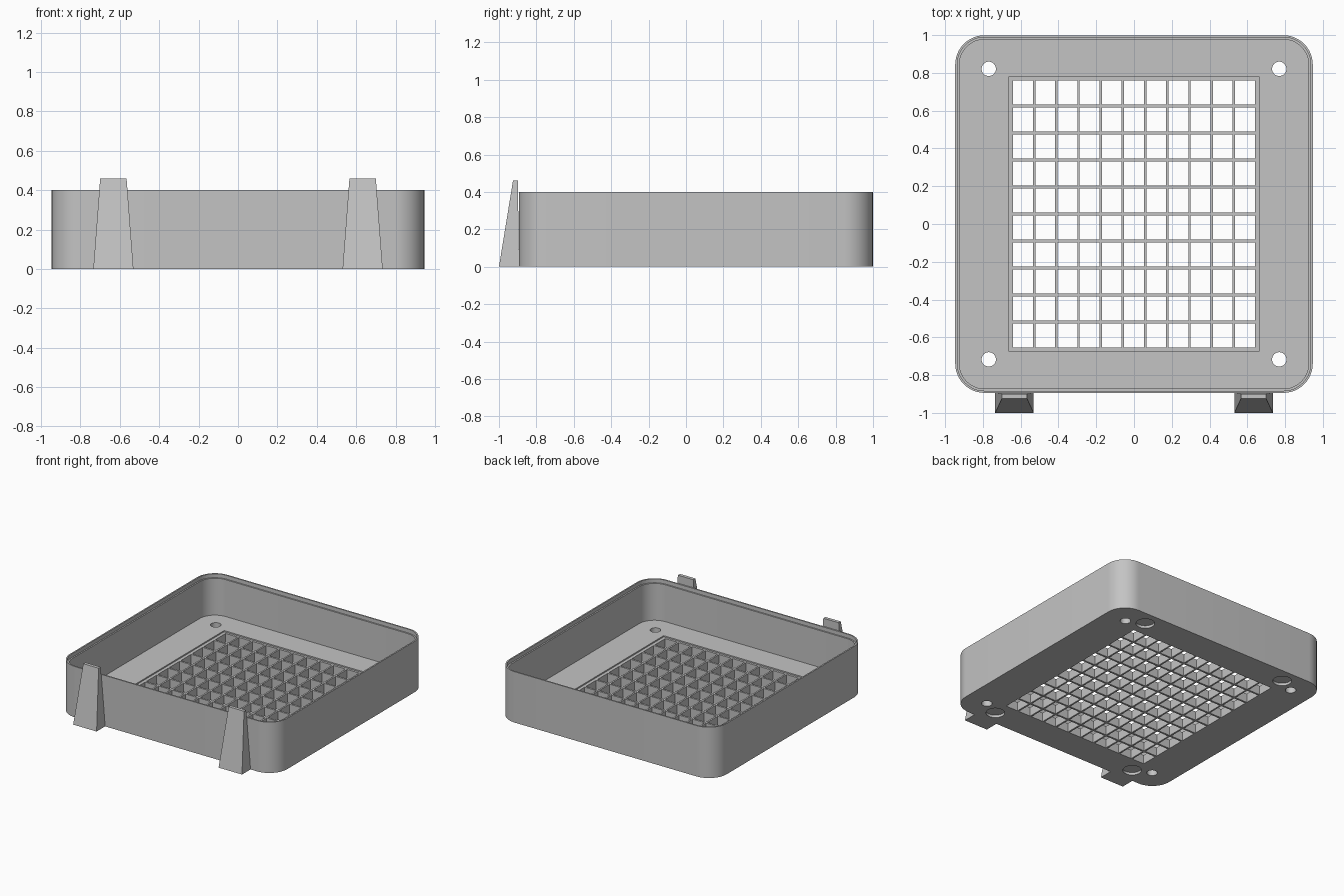
import bpy, bmesh, math
from mathutils import Matrix

if "Cube" in bpy.data.objects:
    bpy.data.objects.remove(bpy.data.objects["Cube"], do_unlink=True)

CY = 0.0525            # centre of the tray in y
HALF = 0.9465          # half width of the tray
HEIGHT, FLOOR = 0.4, 0.08
RADIUS = 0.155

grey = bpy.data.materials.new("plain_grey")
grey.use_nodes = True
colour = (0.55, 0.55, 0.55, 1)
grey.diffuse_color = colour
grey.node_tree.nodes["Principled BSDF"].inputs["Base Color"].default_value = colour


def make_object(name, bm):
    bmesh.ops.recalc_face_normals(bm, faces=bm.faces)
    mesh = bpy.data.meshes.new(name)
    bm.to_mesh(mesh)
    bm.free()
    mesh.materials.append(grey)
    obj = bpy.data.objects.new(name, mesh)
    bpy.context.collection.objects.link(obj)
    return obj


def loft(bm, rings):
    """Join rings of points into a closed solid."""
    loops = [[bm.verts.new(p) for p in ring] for ring in rings]
    for low, high in zip(loops, loops[1:]):
        for i in range(len(low)):
            j = (i + 1) % len(low)
            bm.faces.new((low[i], low[j], high[j], high[i]))
    bm.faces.new(loops[0][::-1])
    bm.faces.new(loops[-1])


def rounded_square(inset, z, steps=12):
    r = RADIUS - inset
    c = HALF - RADIUS
    ring = []
    for k, (sx, sy) in enumerate([(1, 1), (-1, 1), (-1, -1), (1, -1)]):
        for s in range(steps + 1):
            a = math.pi / 2 * (k + s / steps)
            ring.append((sx * c + r * math.cos(a), CY + sy * c + r * math.sin(a), z))
    return ring


def rectangle(x0, x1, y0, y1, z):
    return [(x0, y0, z), (x1, y0, z), (x1, y1, z), (x0, y1, z)]


def add_box(bm, x0, x1, y0, y1, z0, z1):
    loft(bm, [rectangle(x0, x1, y0, y1, z0), rectangle(x0, x1, y0, y1, z1)])


def add_cylinders(bm, x, dy, radius, z0, z1):
    """One cylinder near each corner of the tray."""
    for sx in (-1, 1):
        for sy in (-1, 1):
            place = Matrix.Translation((sx * x, CY + sy * dy, (z0 + z1) / 2))
            bmesh.ops.create_cone(bm, cap_ends=True, segments=32, radius1=radius,
                                  radius2=radius, depth=z1 - z0, matrix=place)


def cut(target, bm):
    cutter = make_object("cutter", bm)
    cutter.hide_render = True
    mod = target.modifiers.new("cut", "BOOLEAN")
    mod.operation, mod.solver, mod.object = "DIFFERENCE", "EXACT", cutter
    graph = bpy.context.evaluated_depsgraph_get()
    mesh = bpy.data.meshes.new_from_object(target.evaluated_get(graph))
    target.modifiers.clear()
    target.data = mesh
    bpy.data.objects.remove(cutter, do_unlink=True)


def smooth(obj):
    bpy.ops.object.select_all(action="DESELECT")
    obj.select_set(True)
    bpy.context.view_layer.objects.active = obj
    bpy.ops.object.shade_smooth_by_angle(angle=math.radians(30))


# Tray: outer wall, stepped rim, inner wall and floor
bm = bmesh.new()
loft(bm, [rounded_square(inset, z) for inset, z in
          [(0, 0), (0, HEIGHT), (0.011, HEIGHT), (0.011, HEIGHT - 0.03),
           (0.022, HEIGHT - 0.03), (0.022, FLOOR)]])
tray = make_object("tray", bm)

# Shallow step around the grille
bm = bmesh.new()
add_box(bm, -0.665, 0.665, CY - 0.725, CY + 0.725, FLOOR - 0.01, FLOOR + 0.05)
cut(tray, bm)

# Grille openings
cols, rows, bar_x, bar_y = 11, 10, 0.013, 0.015
grid_x, grid_y = 1.28, 1.415
w = (grid_x - (cols - 1) * bar_x) / cols
h = (grid_y - (rows - 1) * bar_y) / rows
bm = bmesh.new()
for i in range(cols):
    for j in range(rows):
        x = -grid_x / 2 + i * (w + bar_x)
        y = CY - grid_y / 2 + j * (h + bar_y)
        add_box(bm, x, x + w, y, y + h, -0.05, FLOOR + 0.05)
cut(tray, bm)

# Screw holes through the floor and round pockets underneath
bm = bmesh.new()
add_cylinders(bm, 0.769, 0.769, 0.038, -0.05, FLOOR + 0.05)
add_cylinders(bm, 0.637, 0.832, 0.067, -0.05, 0.02)
cut(tray, bm)
smooth(tray)

# Tapered clips on the front wall
for side, name in ((1, "left_clip"), (-1, "right_clip")):
    x = side * 0.633
    bm = bmesh.new()
    loft(bm, [rectangle(x - 0.102, x + 0.102, -1.0, -0.893, 0),
              rectangle(x - 0.067, x + 0.067, -0.925, -0.899, 0.46)])
    make_object(name, bm)
